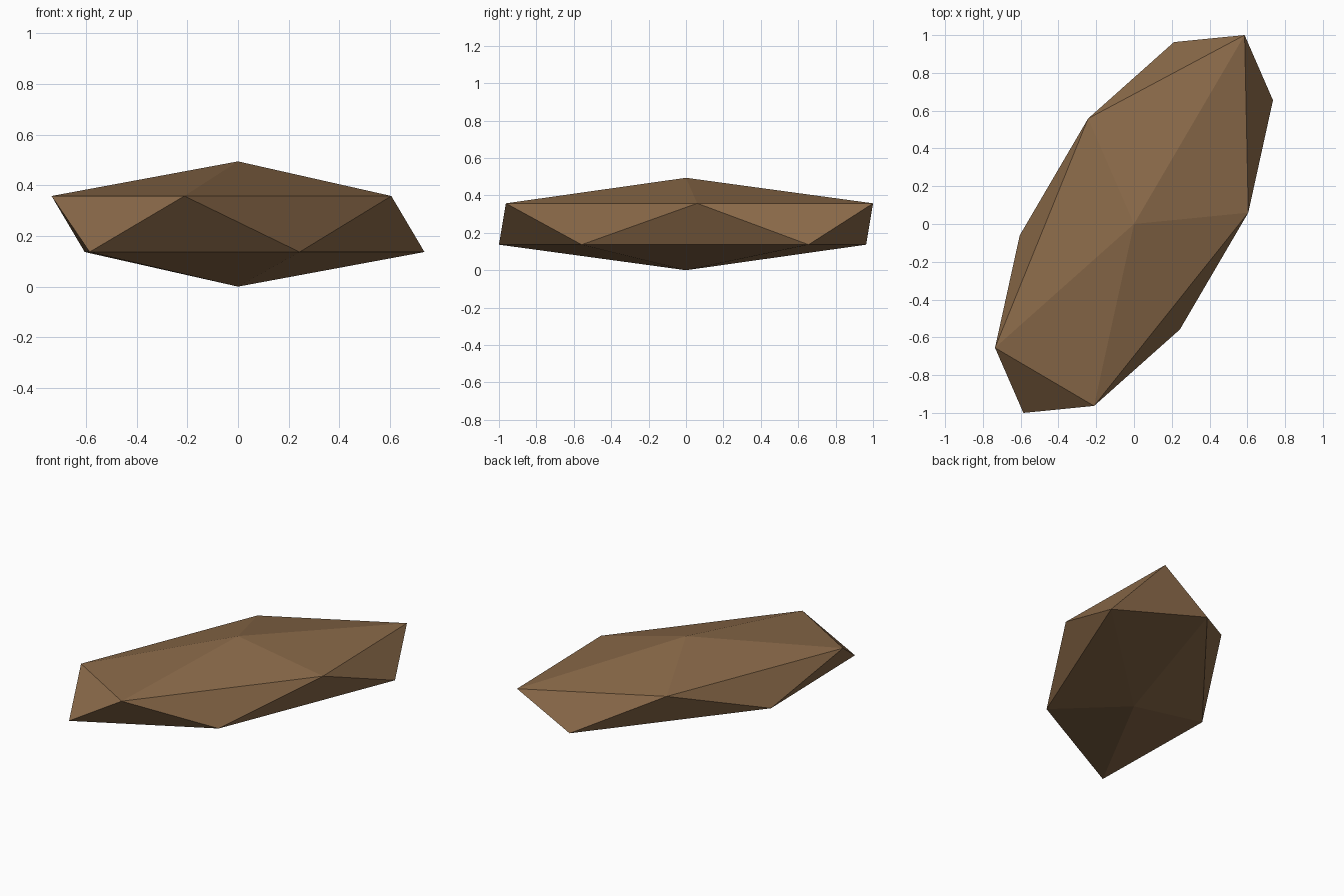
import bpy
from mathutils import Matrix

if "Cube" in bpy.data.objects:
    bpy.data.objects.remove(bpy.data.objects["Cube"])

# Low-poly rock: an icosahedron squashed in height and sheared in plan
HALF_H = 0.247
bpy.ops.mesh.primitive_ico_sphere_add(subdivisions=1, radius=1)
rock = bpy.context.object
rock.name = "rock"
rock.data.transform(Matrix((
    (0.6764, 0.4685, 0, 0),
    (0.0671, 1.1540, 0, 0),
    (0, 0, HALF_H, HALF_H),
    (0, 0, 0, 1))))
rock.data.update()

# Brown stone colour, flat faces
mat = bpy.data.materials.new("brown stone")
mat.diffuse_color = (0.25, 0.14, 0.065, 1)
mat.use_nodes = True
mat.node_tree.nodes["Principled BSDF"].inputs["Base Color"].default_value = mat.diffuse_color
rock.data.materials.append(mat)
for p in rock.data.polygons:
    p.use_smooth = False
